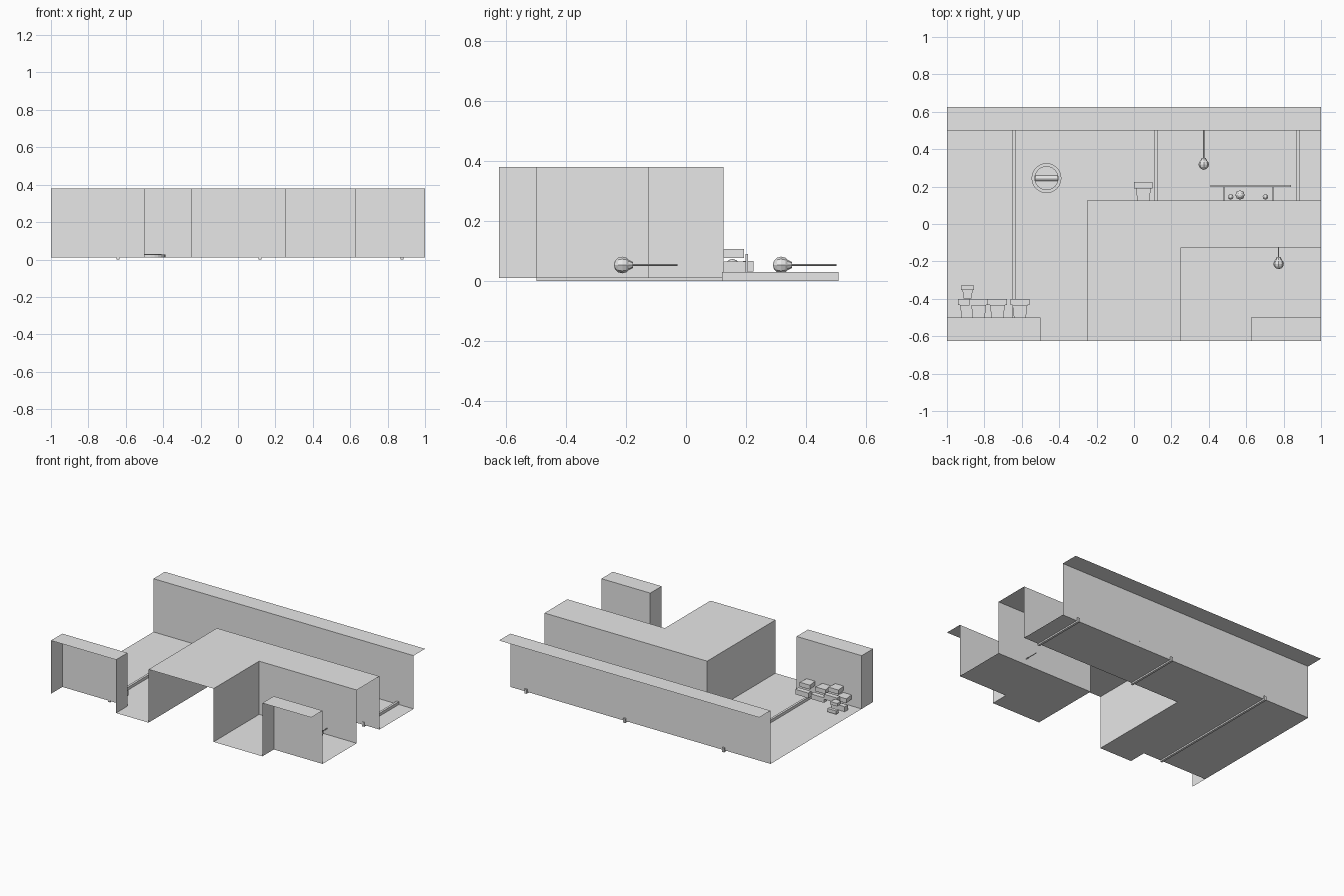
import bpy, bmesh, math
from mathutils import Matrix, Vector

if "Cube" in bpy.data.objects:
    bpy.data.objects.remove(bpy.data.objects["Cube"], do_unlink=True)

grey = bpy.data.materials.new("plain grey")
grey.use_nodes = True
grey.diffuse_color = (0.8, 0.8, 0.8, 1)
grey.node_tree.nodes["Principled BSDF"].inputs["Base Color"].default_value = (0.8, 0.8, 0.8, 1)

FLOOR, TOP = 0.01, 0.38


def finish(name, bm):
    mesh = bpy.data.meshes.new(name)
    bm.to_mesh(mesh)
    bm.free()
    mesh.materials.append(grey)
    obj = bpy.data.objects.new(name, mesh)
    bpy.context.collection.objects.link(obj)
    return obj


def sheet(name, outline, z):
    """Flat upward-facing polygon."""
    bm = bmesh.new()
    face = bm.faces.new([bm.verts.new((x, y, z)) for x, y in outline])
    face.normal_update()
    if face.normal.z < 0:
        face.normal_flip()
    bmesh.ops.triangulate(bm, faces=bm.faces[:])
    finish(name, bm)


def walls(name, path):
    """Open wall ribbon; the outside lies to the right of the path."""
    bm = bmesh.new()
    for (ax, ay), (bx, by) in zip(path, path[1:]):
        corners = [(ax, ay, FLOOR), (bx, by, FLOOR), (bx, by, TOP), (ax, ay, TOP)]
        bm.faces.new([bm.verts.new(c) for c in corners])
    bmesh.ops.remove_doubles(bm, verts=bm.verts[:], dist=0.0001)
    finish(name, bm)


def add_box(bm, lo, hi, taper=1.0):
    """Box between two corners; taper narrows its low-y end."""
    lo, hi = Vector(lo), Vector(hi)
    mid, size = (lo + hi) / 2, hi - lo
    made = bmesh.ops.create_cube(bm, size=1)["verts"]
    for v in made:
        narrow = taper if v.co.y < 0 else 1
        v.co = mid + Vector((v.co.x * size.x * narrow, v.co.y * size.y, v.co.z * size.z))


def box(name, lo, hi):
    bm = bmesh.new()
    add_box(bm, lo, hi)
    finish(name, bm)


# floors
sheet("main_floor", [(-1, -0.5), (-0.5, -0.5), (-0.5, -0.625), (-0.25, -0.625),
                     (-0.25, 0.125), (1, 0.125), (1, 0.5), (-1, 0.5)], FLOOR)
sheet("alcove_floor", [(0.25, -0.625), (0.625, -0.625), (0.625, -0.5),
                       (1, -0.5), (1, -0.125), (0.25, -0.125)], FLOOR)

# raised blocks, open at the outer boundary and underneath
sheet("back_ledge", [(-1, 0.5), (1, 0.5), (1, 0.625), (-1, 0.625)], TOP)
walls("back_wall", [(-1, 0.5), (1, 0.5)])
sheet("left_block_top", [(-1, -0.625), (-0.5, -0.625), (-0.5, -0.5), (-1, -0.5)], TOP)
walls("left_block_walls", [(-0.5, -0.625), (-0.5, -0.5), (-1, -0.5), (-1, -0.625)])
sheet("middle_block_top", [(-0.25, -0.625), (0.25, -0.625), (0.25, -0.125),
                           (1, -0.125), (1, 0.125), (-0.25, 0.125)], TOP)
walls("middle_block_outer_walls", [(1, 0.125), (-0.25, 0.125), (-0.25, -0.625)])
walls("middle_block_inner_walls", [(0.25, -0.625), (0.25, -0.125), (1, -0.125)])
sheet("corner_block_top", [(0.625, -0.625), (1, -0.625), (1, -0.5), (0.625, -0.5)], TOP)
walls("corner_block_walls", [(1, -0.5), (0.625, -0.5), (0.625, -0.625)])

# beams set through the floor
for name, x, start in (("left_beam", -0.642, -0.5), ("middle_beam", 0.118, 0.12),
                       ("right_beam", 0.878, 0.12)):
    box(name, (x - 0.008, start, 0), (x + 0.008, 0.51, 0.03))


# lamps: faceted bulb, collar and rod, lying along y
def lamp(name, x, y):
    z = 0.053
    bm = bmesh.new()
    turn = Matrix.Rotation(math.pi / 2, 4, 'X')
    bmesh.ops.create_uvsphere(bm, u_segments=8, v_segments=6, radius=0.028,
                              matrix=Matrix.Translation((x, y, z)) @ turn)
    for r1, r2, start, end in ((0.022, 0.01, 0.012, 0.036), (0.003, 0.003, 0.03, 0.185)):
        place = Matrix.Translation((x, y + (start + end) / 2, z))
        bmesh.ops.create_cone(bm, cap_ends=True, segments=8, radius1=r2, radius2=r1,
                              depth=end - start, matrix=place @ turn)
    finish(name, bm)


lamp("back_lamp", 0.373, 0.318)
lamp("front_lamp", 0.773, -0.213)


# pots: wide rim and tapered body at separate depths
def pot(name, x, y, dz=0.0, s=1.0):
    bm = bmesh.new()
    add_box(bm, (x - 0.04 * s, y, 0.077 + dz), (x + 0.04 * s, y + 0.068 * s, 0.077 + dz + 0.03 * s), 0.8)
    add_box(bm, (x - 0.05 * s, y + 0.066 * s, 0.032 + dz), (x + 0.05 * s, y + 0.1 * s, 0.032 + dz + 0.035 * s))
    finish(name, bm)


pot("middle_pot", 0.05, 0.125)
for i, (x, y, dz, s) in enumerate([(-0.61, -0.5, 0, 1), (-0.73, -0.5, 0, 1), (-0.83, -0.5, 0.025, 1),
                                   (-0.89, -0.5, -0.02, 1), (-0.89, -0.397, -0.015, 0.68)]):
    pot(f"left_pot_{i + 1}", x, y, dz, s)

# table with stored balls
box("table_top", (0.41, 0.198, 0.03), (0.84, 0.208, 0.09))
for side, x in (("left", 0.743), ("right", 0.48)):
    box(f"table_{side}_leg", (x - 0.003, 0.125, 0.03), (x + 0.003, 0.2, 0.065))
for i, (x, r) in enumerate([(0.517, 0.015), (0.567, 0.025), (0.703, 0.015)]):
    bm = bmesh.new()
    bmesh.ops.create_uvsphere(bm, u_segments=8, v_segments=6, radius=r,
                              matrix=Matrix.Translation((x, 0.13 + r, 0.048)))
    finish(f"ball_{i + 1}", bm)

# round hatch: raised ring, recessed disc and handle
CX, CY = -0.468, 0.245
bm = bmesh.new()
loops = []
for r, z in ((0.08, FLOOR), (0.08, 0.028), (0.062, 0.028), (0.062, 0.016)):
    loops.append([bm.verts.new((CX + r * math.cos(a), CY + r * math.sin(a), z))
                  for a in (math.tau * k / 24 for k in range(24))])
for low, high in zip(loops, loops[1:]):
    for k in range(24):
        n = (k + 1) % 24
        bm.faces.new((low[k], low[n], high[n], high[k]))
bm.faces.new(loops[-1])
finish("hatch_ring", bm)
bm = bmesh.new()
bmesh.ops.create_cone(bm, cap_ends=True, segments=12, radius1=0.016, radius2=0.016, depth=0.118,
                      matrix=Matrix.Translation((CX, CY, 0.014)) @ Matrix.Rotation(math.pi / 2, 4, 'Y'))
for v in bm.verts:
    v.co.z = max(v.co.z, 0.014)
bmesh.ops.remove_doubles(bm, verts=bm.verts[:], dist=0.0001)
finish("hatch_handle", bm)
